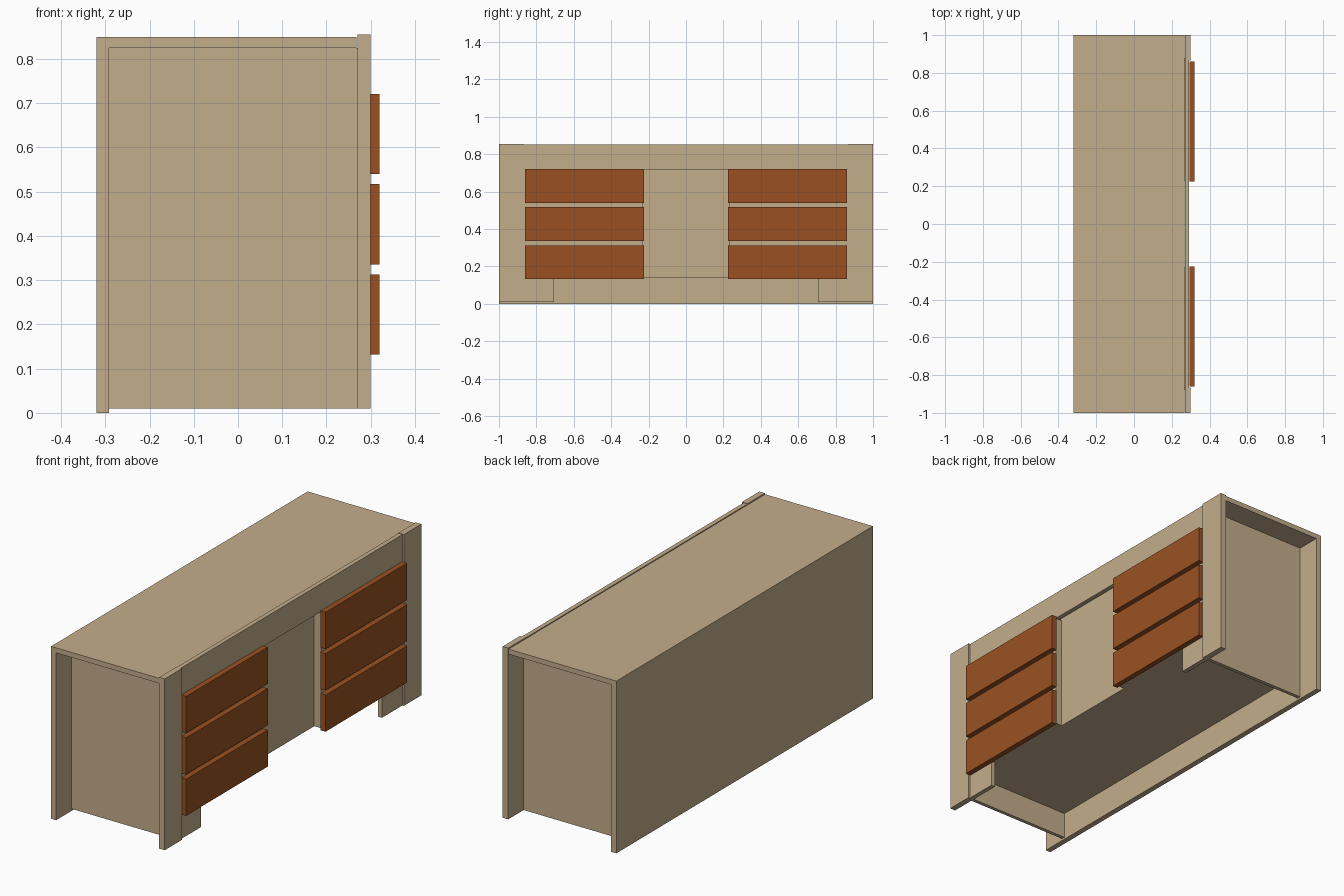
import bpy

if "Cube" in bpy.data.objects:
    bpy.data.objects.remove(bpy.data.objects["Cube"])

def material(name, rgb):
    m = bpy.data.materials.new(name)
    m.diffuse_color = (*rgb, 1)
    m.use_nodes = True
    m.node_tree.nodes["Principled BSDF"].inputs["Base Color"].default_value = m.diffuse_color
    return m

TAN = material("pale_wood", (0.55, 0.42, 0.265))
BROWN = material("red_brown_wood", (0.32, 0.083, 0.016))

def box(name, x, y, z, mat=TAN):
    """Box from (min, max) ranges on each axis."""
    xs, ys, zs = sorted(x), sorted(y), sorted(z)
    v = [(a, b, c) for a in xs for b in ys for c in zs]
    f = [(0, 1, 3, 2), (4, 6, 7, 5), (0, 4, 5, 1),
         (2, 3, 7, 6), (0, 2, 6, 4), (1, 5, 7, 3)]
    me = bpy.data.meshes.new(name)
    me.from_pydata(v, [], f)
    me.materials.append(mat)
    ob = bpy.data.objects.new(name, me)
    bpy.context.collection.objects.link(ob)
    return ob

# Carcass: back board, top and bottom shelf
box("back_board", (-0.32, -0.292), (-1, 1), (0, 0.85))
box("desk_top", (-0.292, 0.268), (-1, 1), (0.825, 0.85))
box("bottom_shelf", (-0.292, 0.25), (-0.862, 0.862), (0.14, 0.16))

# Front: top rail and recessed centre panel
box("front_rail", (0.27, 0.292), (-0.865, 0.865), (0.715, 0.853))
box("centre_panel", (0.235, 0.255), (-0.24, 0.24), (0.14, 0.82))

for side, s in (("left", -1), ("right", 1)):
    # Recessed end panel, corner post and foot
    box(side + "_end_panel", (-0.292, 0.27), (s * 0.862, s * 0.88), (0.01, 0.825))
    box(side + "_front_post", (0.27, 0.30), (s * 0.865, s), (0.01, 0.855))
    box(side + "_drawer_frame", (0.25, 0.292), (s * 0.23, s * 0.865), (0.14, 0.715))
    box(side + "_front_foot", (0.27, 0.292), (s * 0.705, s * 0.865), (0.01, 0.14))
    # Three drawer fronts
    for i in range(3):
        z = 0.132 + i * 0.204
        box(f"{side}_drawer_{i + 1}", (0.293, 0.32), (s * 0.225, s * 0.861),
            (z, z + 0.181), BROWN)
